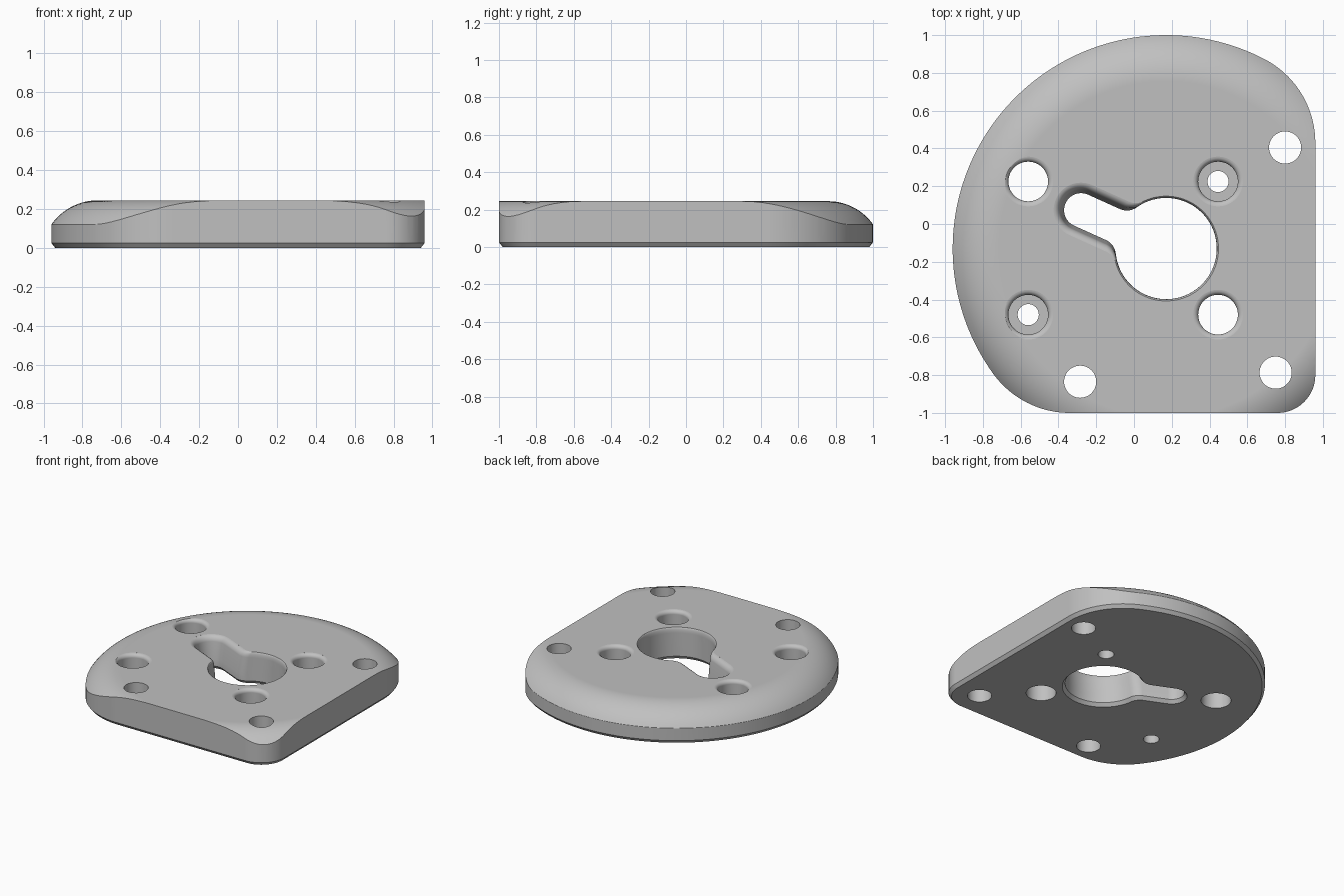
import bpy, bmesh
from math import sin, cos, atan2, sqrt, pi, asin, radians

cube = bpy.data.objects.get("Cube")
if cube:
    bpy.data.objects.remove(cube, do_unlink=True)

TOP = 0.245           # plate thickness
CX, CY = 0.17, -0.13  # centre of the big round and of the keyhole
BIG, BLEND = 1.13, 0.5
RIGHT, FRONT = 0.96, -1.0

grey = bpy.data.materials.new("plain grey")
grey.use_nodes = True
colour = (0.53, 0.53, 0.53, 1)
grey.diffuse_color = colour
grey.node_tree.nodes["Principled BSDF"].inputs["Base Color"].default_value = colour


def arc(cx, cy, r, a0, a1, n):
    return [(cx + r * cos(a0 + (a1 - a0) * i / n), cy + r * sin(a0 + (a1 - a0) * i / n))
            for i in range(n + 1)]


def loft(name, layers):
    """Closed solid through (z, outline) layers with equal point counts."""
    bm = bmesh.new()
    rings = [[bm.verts.new((x, y, z)) for x, y in pts] for z, pts in layers]
    n = len(rings[0])
    for lo, hi in zip(rings, rings[1:]):
        for i in range(n):
            j = (i + 1) % n
            bm.faces.new((lo[i], lo[j], hi[j], hi[i]))
    bm.faces.new(rings[0][::-1])
    bm.faces.new(rings[-1])
    bmesh.ops.recalc_face_normals(bm, faces=bm.faces)
    mesh = bpy.data.meshes.new(name)
    bm.to_mesh(mesh)
    bm.free()
    mesh.materials.append(grey)
    obj = bpy.data.objects.new(name, mesh)
    bpy.context.collection.objects.link(obj)
    return obj


def circle(cx, cy, r, n):
    return arc(cx, cy, r, 0, 2 * pi * (n - 1) / n, n - 1)


def outline(inset):
    """Plate outline: corner, blend, big round, blend."""
    gap = BIG - BLEND
    rx = RIGHT - BLEND - CX
    ry = sqrt(gap ** 2 - rx ** 2)
    ly = FRONT + BLEND - CY
    lx = -sqrt(gap ** 2 - ly ** 2)
    a, b = atan2(ry, rx), atan2(ly, lx) + 2 * pi
    corner = 0.2
    pts = arc(RIGHT - corner, FRONT + corner, corner - inset, -pi / 2, 0, 16)
    pts += arc(CX + rx, CY + ry, BLEND - inset, 0, a, 24)
    pts += arc(CX, CY, BIG - inset, a, b, 80)[1:]
    pts += arc(CX + lx, CY + ly, BLEND - inset, b, 1.5 * pi, 24)[1:]
    return pts


def keyhole(r, w):
    """Round opening of radius r joined by fillets to a slot of half width w."""
    f, length, turn = 0.09, 0.494, radians(155.7)
    fx, fy = sqrt((r + f) ** 2 - (w + f) ** 2), w + f
    t = atan2(fy, fx)
    pts = arc(0, 0, r, t, 2 * pi - t, 72)
    pts += arc(fx, -fy, f, pi - t, pi / 2, 12)[1:]
    pts += arc(length, 0, w, -pi / 2, pi / 2, 28)
    pts += arc(fx, fy, f, -pi / 2, t - pi, 12)[:-1]
    c, s = cos(turn), sin(turn)
    return [(CX + x * c - y * s, CY + x * s + y * c) for x, y in pts]


def rounded_rim(size, steps=6):
    """(z, growth) pairs for a rounded top edge, running just above the top."""
    out = []
    for i in range(steps + 1):
        a = pi / 2 * i / steps * 0.97
        out.append((TOP - size + size * sin(a), size * (1 - cos(a))))
    return out + [(TOP + 0.05, out[-1][1])]


# plate with chamfered base
plate = loft("mounting_plate", [(0, outline(0.02)), (0.025, outline(0)), (0.4, outline(0))])

# rounded shoulder turned about the big round's centre
rho, flat = 0.294, 0.89
reach = asin(0.27 / rho)
shoulder = [(-0.1, circle(CX, CY, flat + 0.27, 180))]
for i in range(17):
    a = reach * (1 - i / 16)
    shoulder.append((TOP - rho * (1 - cos(a)), circle(CX, CY, flat + rho * sin(a), 180)))
dome = loft("shoulder_cutter", shoulder)

cutters = []

# plain screw holes near the edges
for x, y in ((0.8, 0.405), (-0.285, -0.835), (0.75, -0.787)):
    pts = circle(x, y, 0.085, 48)
    cutters.append(loft("screw_hole_cutter", [(-0.1, pts), (0.4, pts)]))

# wide holes with rounded rims: two go through, two are counterbored
for x, y, floor in ((-0.56, 0.225, -0.1), (0.445, -0.48, -0.1),
                    (0.445, 0.225, 0.09), (-0.56, -0.48, 0.09)):
    layers = [(floor, circle(x, y, 0.105, 48))]
    layers += [(z, circle(x, y, 0.105 + g, 48)) for z, g in rounded_rim(0.028)]
    cutters.append(loft("wide_hole_cutter", layers))
    if floor > 0:
        pts = circle(x, y, 0.056, 40)
        cutters.append(loft("small_hole_cutter", [(-0.1, pts), (floor + 0.05, pts)]))

# keyhole with chamfered base, flared slot and rounded rim
R, W = 0.268, 0.09
layers = [(-0.025, keyhole(R + 0.04, W + 0.04)), (0.025, keyhole(R, W)), (0.08, keyhole(R, W))]
for z, g in rounded_rim(0.04):
    flare = 0.025 * min(1, (z - 0.08) / (TOP - 0.08))
    layers.append((z, keyhole(R + g * 0.25, W + flare + g * 0.8)))
cutters.append(loft("keyhole_cutter", layers))

# cut everything
bpy.context.view_layer.objects.active = plate
for cutter, mode in [(dome, 'INTERSECT')] + [(c, 'DIFFERENCE') for c in cutters]:
    cutter.hide_render = True
    mod = plate.modifiers.new("cut", 'BOOLEAN')
    mod.operation, mod.solver, mod.object = mode, 'EXACT', cutter
    bpy.ops.object.modifier_apply(modifier=mod.name)
    bpy.data.objects.remove(cutter, do_unlink=True)

# smooth shading with crisp edges
bpy.ops.object.select_all(action='DESELECT')
plate.select_set(True)
bpy.ops.object.shade_smooth_by_angle(angle=radians(30))
weighted = plate.modifiers.new("weighted_normals", 'WEIGHTED_NORMAL')
weighted.keep_sharp = True
